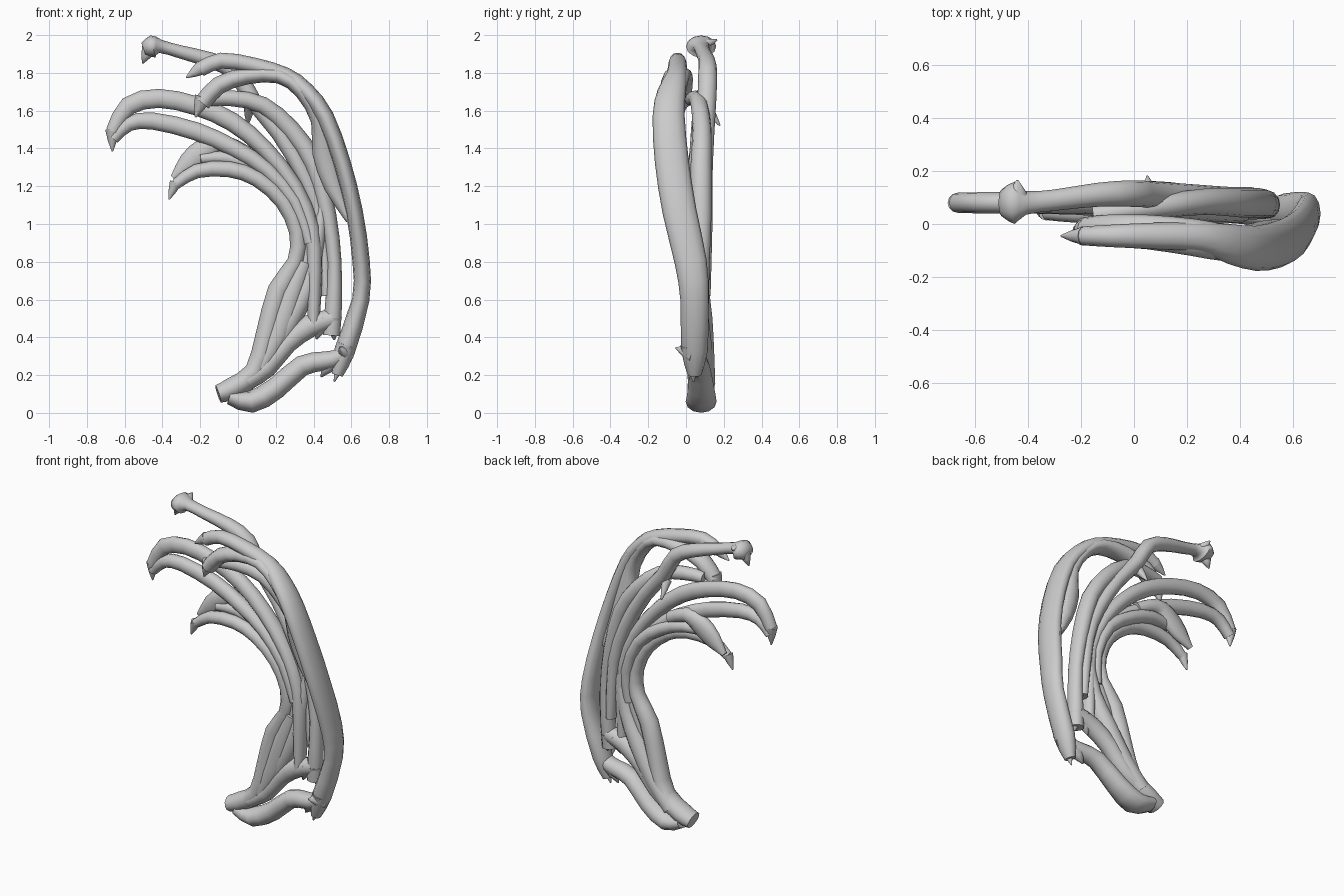
import bpy, bmesh, math
from mathutils import Vector

SIDES = 12


def finish(bm, name):
    bmesh.ops.recalc_face_normals(bm, faces=bm.faces)
    me = bpy.data.meshes.new(name)
    bm.to_mesh(me)
    bm.free()
    ob = bpy.data.objects.new(name, me)
    bpy.context.collection.objects.link(ob)
    bpy.ops.object.select_all(action='DESELECT')
    ob.select_set(True)
    bpy.context.view_layer.objects.active = ob
    bpy.ops.object.shade_smooth_by_angle(angle=math.radians(65))
    return ob


def spline(a, b, c, d, t):
    return 0.5 * (2*b + (c - a)*t + (2*a - 5*b + 4*c - d)*t*t + (3*b - a - 3*c + d)*t**3)


def strand(name, pts, steps=2):
    """Oval tube; each point is x, y, z, radius in the front plane, radius in depth."""
    pts = [Vector(p) for p in pts]
    ext = [pts[0]*2 - pts[1]] + pts + [pts[-1]*2 - pts[-2]]
    path = []
    for i in range(len(pts) - 1):
        for s in range(steps):
            path.append(spline(*ext[i:i + 4], s / steps))
    path.append(pts[-1])
    bm = bmesh.new()
    rings = []
    for i, p in enumerate(path):
        a, b = path[max(i - 1, 0)], path[min(i + 1, len(path) - 1)]
        tan = Vector((b - a)[:3]).normalized()
        dep = Vector((0, 1, 0))
        dep = (dep - tan * dep.dot(tan)).normalized()
        nor = tan.cross(dep)
        c = Vector(p[:3])
        ring = []
        for k in range(SIDES):
            ang = 2 * math.pi * k / SIDES
            ring.append(bm.verts.new(c + nor * p[3] * math.cos(ang) + dep * p[4] * math.sin(ang)))
        rings.append(ring)
    for r, q in zip(rings, rings[1:]):
        for k in range(SIDES):
            j = (k + 1) % SIDES
            bm.faces.new((r[k], r[j], q[j], q[k]))
    bm.faces.new(rings[0])
    bm.faces.new(rings[-1])
    return finish(bm, name)


def claw(name, base, tip, r, ry):
    mid = [(a + b) / 2 for a, b in zip(base, tip)]
    strand(name, [(*base, r, ry), (*mid, r * .65, ry * .65), (*tip, .004, .004)], 1)


# Base arm leading to the outer elbow
strand("outer_base_arm", [
    (-.045, .08, .085, .04, .07), (.07, .08, .059, .059, .082), (.2, .08, .13, .058, .07),
    (.34, .065, .25, .055, .06), (.46, .05, .275, .05, .055), (.54, .04, .3, .045, .055),
    (.6, .04, .4, .03, .05)])

# Long outer rib
strand("outer_rib", [
    (.525, .045, .2, .03, .035), (.565, .045, .33, .055, .07), (.65, .045, .6, .046, .075),
    (.652, .025, .8, .046, .085), (.615, -.035, 1.07, .045, .09), (.55, -.075, 1.33, .045, .09),
    (.46, -.092, 1.57, .047, .085), (.36, -.075, 1.705, .045, .075), (.25, -.05, 1.785, .045, .055),
    (.08, -.045, 1.84, .042, .05), (-.09, -.045, 1.865, .042, .042), (-.2, -.045, 1.82, .04, .035)])
claw("outer_rib_claw", (-.19, -.045, 1.83), (-.275, -.045, 1.775), .04, .035)

# Front companion rib hugging the outer one
strand("front_rib", [
    (.59, -.02, 1.02, .02, .04), (.505, -.03, 1.2, .05, .045), (.455, -.045, 1.38, .062, .05),
    (.43, -.07, 1.55, .045, .06), (.34, -.07, 1.7, .04, .07), (.22, -.05, 1.785, .042, .07),
    (.05, -.03, 1.785, .045, .065), (-.1, -.025, 1.735, .047, .06), (-.19, -.025, 1.64, .045, .05)])
claw("front_rib_claw", (-.185, -.025, 1.67), (-.225, -.025, 1.565), .045, .045)

# Second rib with its elbow and base arm
strand("second_base_arm", [
    (.05, .08, .17, .05, .07), (.15, .08, .24, .055, .06), (.26, .08, .37, .055, .055),
    (.38, .07, .46, .06, .055), (.5, .07, .5, .05, .05)])
strand("second_rib", [
    (.495, .07, .41, .045, .04), (.505, .07, .56, .045, .05), (.51, .075, .8, .038, .05),
    (.475, .08, 1.05, .045, .055), (.4, .08, 1.32, .05, .055), (.28, .085, 1.5, .05, .05),
    (.13, .07, 1.63, .045, .045), (-.03, .05, 1.665, .042, .04), (-.15, .03, 1.66, .035, .04)])

# Top back rib ending in a knob
strand("top_back_rib", [
    (.47, .09, .62, .03, .04), (.44, .095, 1.0, .04, .045), (.36, .09, 1.24, .045, .05),
    (.22, .1, 1.48, .045, .05), (.08, .11, 1.65, .045, .05), (-.01, .115, 1.8, .045, .05),
    (-.14, .11, 1.865, .042, .045), (-.3, .09, 1.91, .035, .04), (-.41, .08, 1.94, .035, .045),
    (-.45, .08, 1.94, .06, .08), (-.5, .08, 1.925, .035, .05)])
claw("knob_claw", (-.47, .08, 1.93), (-.505, .08, 1.85), .04, .04)
claw("knob_horn", (-.44, .08, 1.945), (-.44, .165, 1.975), .05, .035)
claw("back_spur", (.06, .11, 1.62), (.05, .18, 1.52), .03, .03)

# Third rib reaching furthest left
strand("third_rib", [
    (.4, .06, .46, .03, .045), (.405, .06, .75, .042, .055), (.39, .06, .98, .042, .055),
    (.3, .065, 1.2, .042, .055), (.14, .07, 1.4, .045, .05), (-.03, .075, 1.54, .05, .045),
    (-.22, .08, 1.625, .05, .04), (-.42, .08, 1.665, .05, .04), (-.58, .08, 1.625, .05, .04),
    (-.665, .08, 1.49, .036, .038)])
claw("third_rib_claw", (-.665, .08, 1.5), (-.665, .08, 1.385), .038, .038)
strand("third_rib_branch", [
    (.38, .05, .9, .035, .045), (.3, .05, 1.12, .04, .05), (.15, .055, 1.29, .042, .045),
    (-.02, .065, 1.4, .045, .045), (-.22, .075, 1.49, .048, .04), (-.45, .08, 1.545, .045, .04),
    (-.58, .08, 1.53, .04, .04), (-.66, .08, 1.45, .03, .035)])
strand("third_base_arm", [
    (.03, .1, .15, .05, .055), (.16, .09, .3, .06, .06), (.28, .08, .5, .06, .06),
    (.37, .07, .68, .05, .05), (.42, .07, .9, .04, .045), (.45, .08, 1.1, .03, .04)])

# Inner rib from the base block to the lowest claw
strand("inner_rib", [
    (-.105, .075, .1, .048, .065), (-.03, .08, .13, .058, .072), (.09, .08, .22, .055, .068),
    (.15, .075, .42, .055, .06), (.215, .07, .65, .058, .055), (.305, .06, .8, .045, .05),
    (.315, .055, .96, .045, .05), (.24, .05, 1.12, .045, .05), (.1, .045, 1.24, .042, .045),
    (-.05, .045, 1.29, .042, .04), (-.22, .045, 1.28, .038, .04), (-.33, .045, 1.21, .028, .03)])
claw("inner_rib_claw", (-.33, .045, 1.22), (-.365, .045, 1.13), .032, .032)
strand("inner_rib_branch", [
    (.35, .07, .75, .035, .04), (.36, .08, .95, .038, .045), (.27, .085, 1.16, .04, .045),
    (.1, .09, 1.29, .04, .045), (-.06, .09, 1.35, .04, .045), (-.2, .08, 1.345, .03, .035)])
strand("inner_web", [
    (.05, .08, 1.37, .04, .04), (-.08, .1, 1.43, .045, .045), (-.17, .1, 1.395, .065, .045),
    (-.26, .1, 1.32, .06, .035), (-.345, .1, 1.245, .015, .02)])
strand("lower_fill", [
    (.12, .06, .24, .04, .04), (.21, .055, .42, .06, .04), (.28, .055, .62, .055, .045),
    (.35, .055, .8, .045, .04)])

# Elbow spurs
claw("outer_elbow_spur", (.575, .03, .36), (.51, .04, .165), .05, .06)
claw("outer_elbow_front_spur", (.57, .04, .31), (.54, -.055, .345), .04, .05)
claw("outer_elbow_inner_spur", (.5, .05, .28), (.44, .06, .19), .05, .05)
claw("second_elbow_spur", (.5, .07, .5), (.51, .07, .385), .05, .05)
claw("second_elbow_inner_spur", (.45, .07, .5), (.415, .07, .39), .055, .05)
